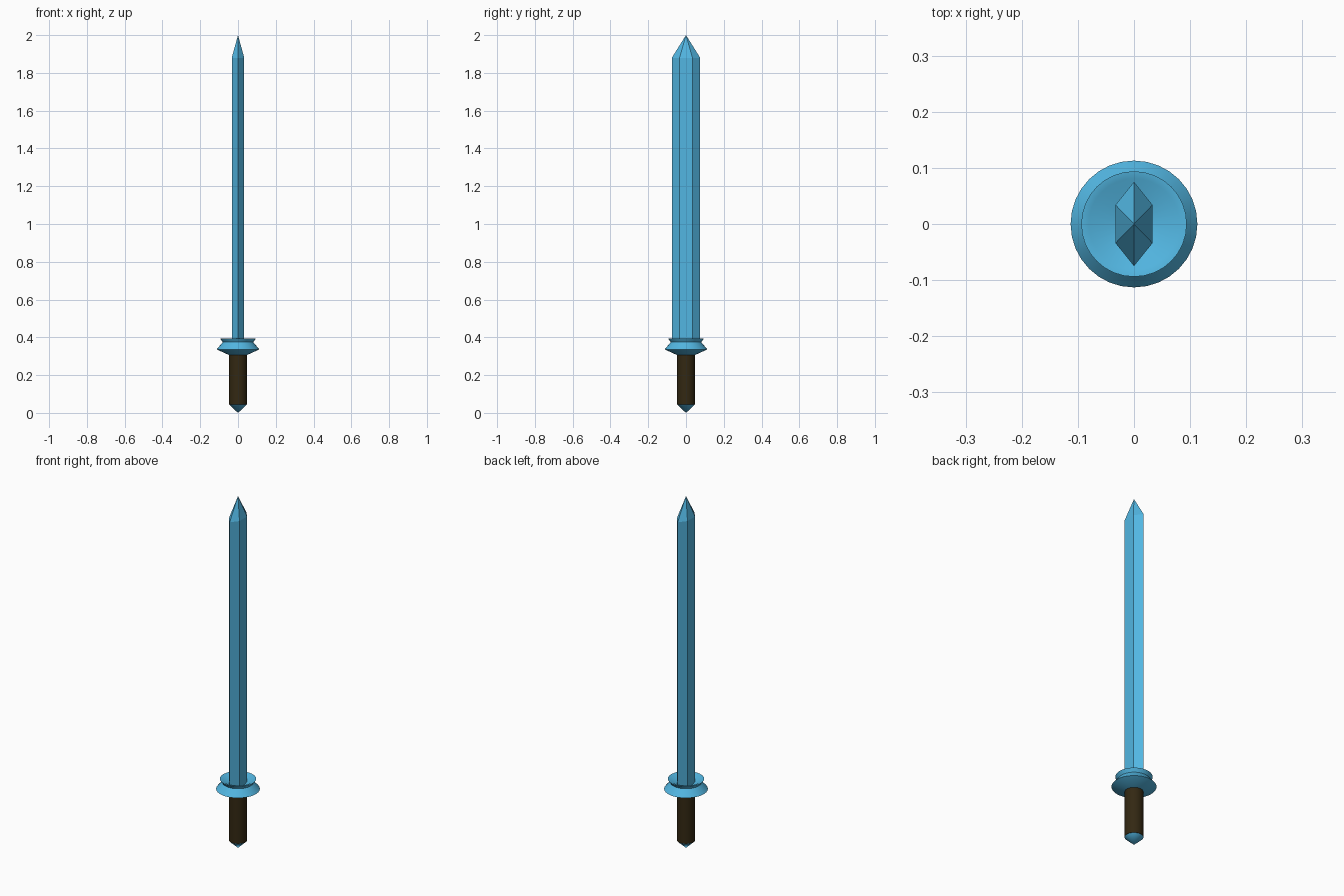
import bpy, math

if "Cube" in bpy.data.objects:
    bpy.data.objects.remove(bpy.data.objects["Cube"])


def material(name, rgb):
    m = bpy.data.materials.new(name)
    m.diffuse_color = (*rgb, 1)
    m.use_nodes = True
    m.node_tree.nodes["Principled BSDF"].inputs["Base Color"].default_value = m.diffuse_color
    return m


BLUE = material("sky blue metal", (0.085, 0.47, 0.76))
BROWN = material("dark brown leather", (0.033, 0.021, 0.006))


def make_object(name, verts, faces, mat, smooth=False):
    mesh = bpy.data.meshes.new(name)
    mesh.from_pydata(verts, [], faces)
    mesh.materials.append(mat)
    ob = bpy.data.objects.new(name, mesh)
    bpy.context.collection.objects.link(ob)
    if smooth:
        bpy.ops.object.select_all(action='DESELECT')
        ob.select_set(True)
        bpy.context.view_layer.objects.active = ob
        bpy.ops.object.shade_smooth_by_angle(angle=math.radians(30))
    return ob


def lathe(name, profile, mat, n=32):
    """Revolve (radius, z) points listed bottom to top on the outside; r = 0 gives a pole."""
    verts, rings, faces = [], [], []
    for r, z in profile:
        count = n if r > 0 else 1
        rings.append([len(verts) + i % count for i in range(n)])
        verts += [(r * math.cos(2 * math.pi * i / n), r * math.sin(2 * math.pi * i / n), z)
                  for i in range(count)]
    for a, b in zip(rings, rings[1:]):
        for i in range(n):
            j = (i + 1) % n
            faces.append(list(dict.fromkeys((a[i], a[j], b[j], b[i]))))
    return make_object(name, verts, faces, mat, smooth=True)


# Six-sided blade with a faceted point
section = [(0, -0.075), (0.033, -0.034), (0.033, 0.034),
           (0, 0.075), (-0.033, 0.034), (-0.033, -0.034)]
blade_verts = [(x, y, z) for z in (0.345, 1.88) for x, y in section] + [(0, 0, 2.0)]
blade_faces = [list(range(5, -1, -1))]
for i in range(6):
    j = (i + 1) % 6
    blade_faces += [(i, j, 6 + j, 6 + i), (6 + i, 6 + j, 12)]
make_object("blade", blade_verts, blade_faces, BLUE)

# Round guard with a flared lip and a shallow cup around the blade
lathe("guard", [(0, 0.306), (0.047, 0.306), (0.113, 0.336), (0.081, 0.374),
                (0.094, 0.393), (0.081, 0.391), (0.03, 0.362), (0, 0.362)], BLUE)

# Grip
lathe("grip", [(0, 0.045), (0.047, 0.045), (0.047, 0.31), (0, 0.31)], BROWN)

# Pointed pommel
lathe("pommel", [(0, 0), (0.047, 0.044), (0, 0.044)], BLUE)
